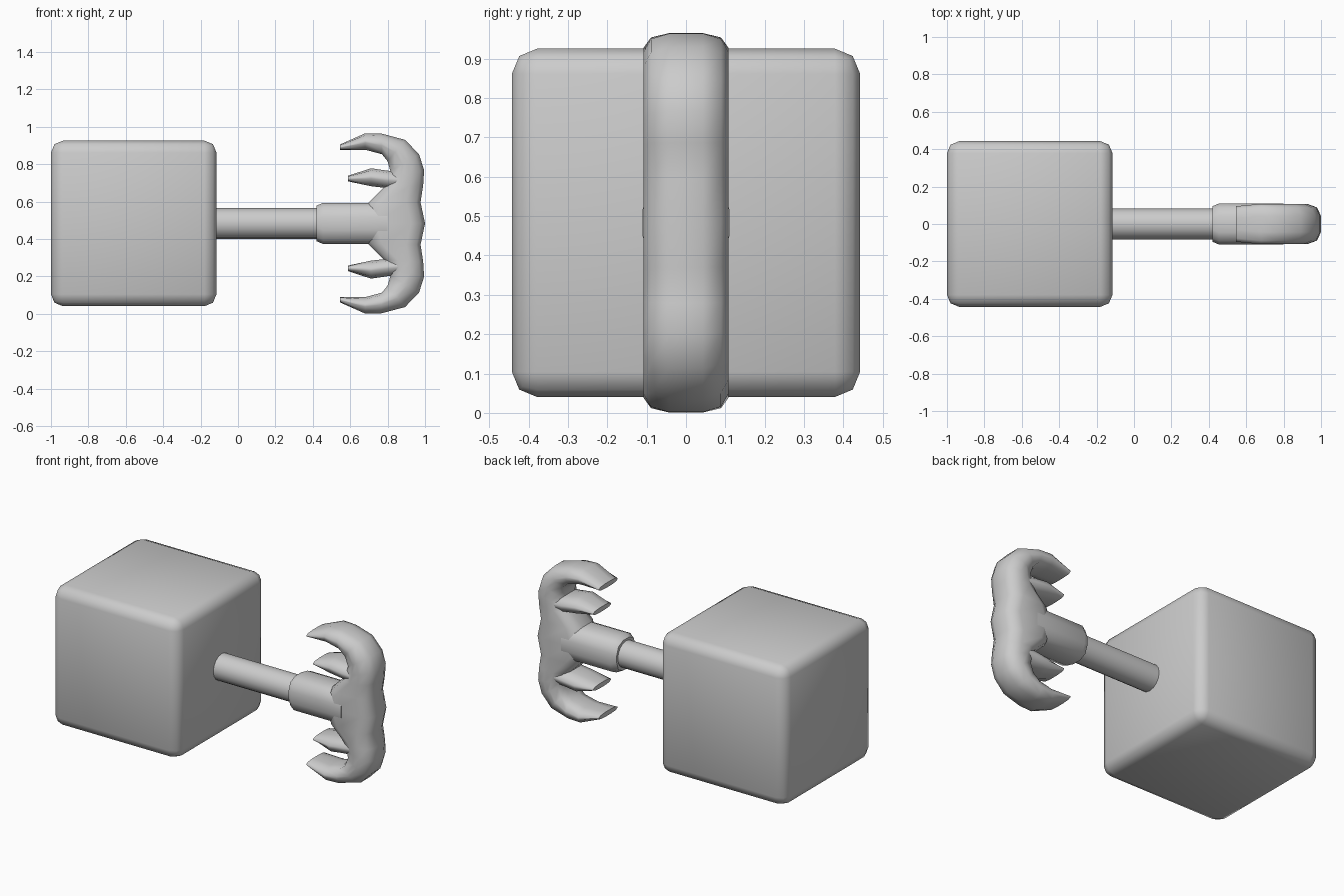
import bpy, bmesh, math
from mathutils import Vector

default = bpy.data.objects.get("Cube")
if default:
    bpy.data.objects.remove(default, do_unlink=True)

MID = 0.483  # height of the shaft axis

grey = bpy.data.materials.new("plain grey")
grey.use_nodes = True
grey.diffuse_color = (0.6, 0.6, 0.6, 1)
grey.node_tree.nodes["Principled BSDF"].inputs["Base Color"].default_value = (0.6, 0.6, 0.6, 1)


def finish(obj, name, angle):
    obj.name = obj.data.name = name
    obj.data.materials.append(grey)
    bpy.ops.object.select_all(action='DESELECT')
    obj.select_set(True)
    bpy.context.view_layer.objects.active = obj
    bpy.ops.object.shade_smooth_by_angle(angle=math.radians(angle))


def section(outer, inner, width):
    """Rounded rectangle spanning outer to inner in the xz plane, and +-width in y."""
    a, b = (Vector((p[0], 0, p[1])) for p in (outer, inner))
    centre, half = (a + b) / 2, (a - b).length / 2
    axis = (a - b).normalized()
    ry, rt = 0.065, min(0.075, half * 0.85)
    ring = []
    for quarter in range(4):
        sy = 1 if quarter in (0, 3) else -1
        st = 1 if quarter < 2 else -1
        for step in range(3):
            ang = math.radians(90 * quarter + 45 * step)
            y = sy * (width - ry) + ry * math.cos(ang)
            t = st * (half - rt) + rt * math.sin(ang)
            ring.append(centre + axis * t + Vector((0, y, 0)))
    return ring


def loft(name, stations):
    """Skin a row of (outer, inner, width) sections and cap both ends."""
    bm = bmesh.new()
    rings = [[bm.verts.new(p) for p in section(*s)] for s in stations]
    for r0, r1 in zip(rings, rings[1:]):
        for i in range(len(r0)):
            j = (i + 1) % len(r0)
            bm.faces.new((r0[i], r0[j], r1[j], r1[i]))
    bm.faces.new(rings[0])
    bm.faces.new(rings[-1])
    bmesh.ops.recalc_face_normals(bm, faces=bm.faces)
    mesh = bpy.data.meshes.new(name)
    bm.to_mesh(mesh)
    bm.free()
    obj = bpy.data.objects.new(name, mesh)
    bpy.context.collection.objects.link(obj)
    finish(obj, name, 55)


def flip(p):
    return (p[0], 2 * MID - p[1])


# Rounded block
bpy.ops.mesh.primitive_cube_add(size=0.885, location=(-0.5575, 0, MID))
block = bpy.context.object
bevel = block.modifiers.new("rounded edges", 'BEVEL')
bevel.width, bevel.segments = 0.064, 2
bpy.ops.object.modifier_apply(modifier=bevel.name)
finish(block, "block", 50)

# Shaft
bpy.ops.mesh.primitive_cylinder_add(vertices=16, radius=0.083, depth=0.8,
                                    location=(0.15, 0, MID), rotation=(0, math.pi / 2, 0))
finish(bpy.context.object, "shaft", 40)

# Collar around the end of the shaft
loft("collar", [((x, MID + r), (x, MID - r), r)
                for x, r in ((0.42, 0.095), (0.455, 0.11), (0.80, 0.11))])

# Curved palm with the two outer claws, top half then mirrored
half = [
    ((0.545, 0.905), (0.545, 0.875), 0.095),
    ((0.68, 0.965), (0.68, 0.877), 0.108),
    ((0.765, 0.964), (0.77, 0.853), 0.108),
    ((0.893, 0.93), (0.80, 0.815), 0.108),
    ((0.968, 0.853), (0.815, 0.762), 0.108),
    ((0.995, 0.767), (0.80, 0.72), 0.108),
    ((0.99, 0.687), (0.78, 0.676), 0.108),
    ((0.976, 0.596), (0.695, 0.592), 0.108),
]
middle = [((1.0, MID), (0.66, MID), 0.108)]
loft("clawed_palm", half + middle + [(flip(o), flip(i), w) for o, i, w in reversed(half)])

# Inner claws
inner = [
    ((0.588, 0.738), (0.588, 0.708), 0.09),
    ((0.711, 0.778), (0.711, 0.682), 0.104),
    ((0.80, 0.765), (0.80, 0.672), 0.106),
    ((0.90, 0.76), (0.90, 0.66), 0.1),
]
loft("upper_inner_claw", inner)
loft("lower_inner_claw", [(flip(o), flip(i), w) for o, i, w in inner])
